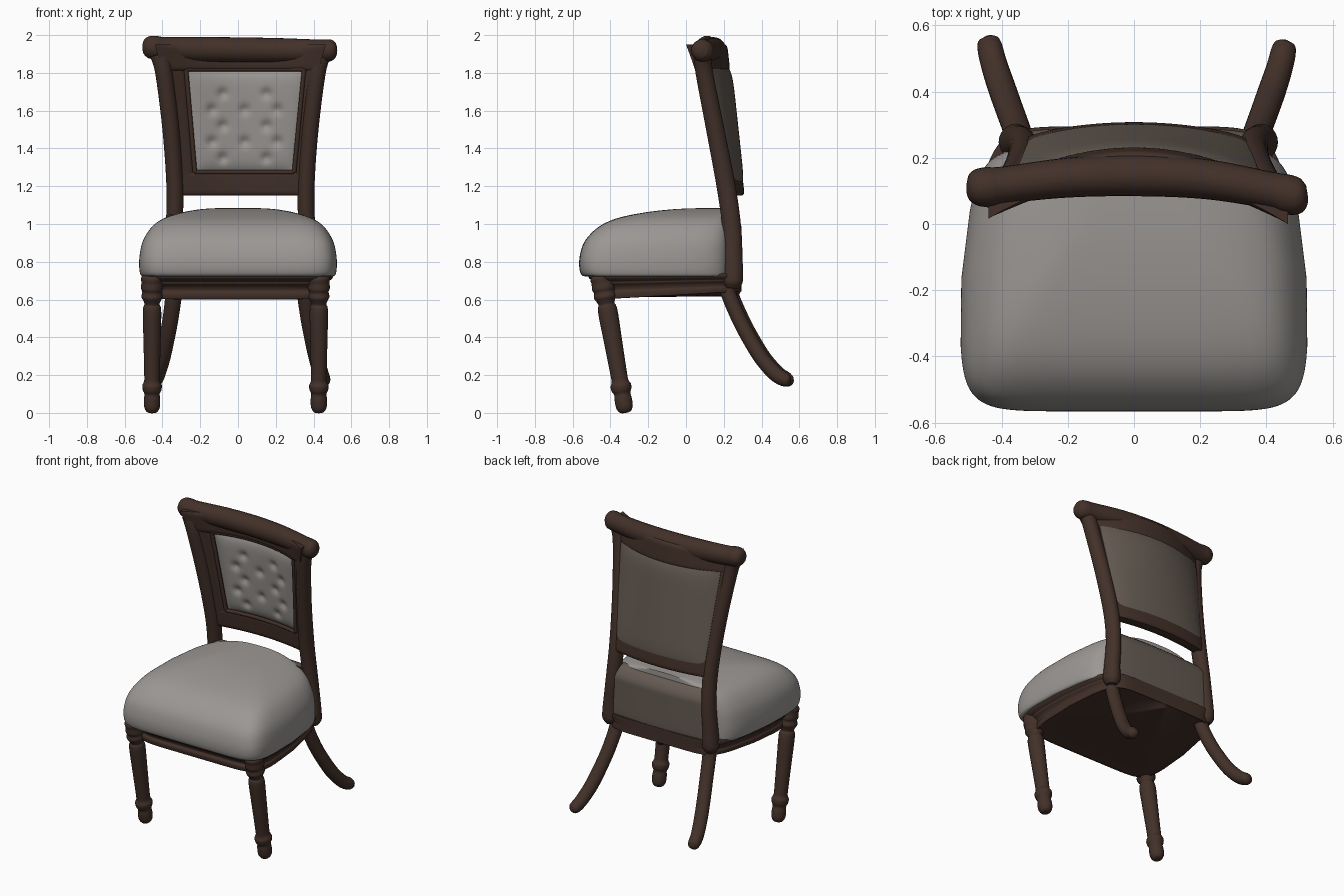
import bpy, bmesh, math
from mathutils import Vector

if "Cube" in bpy.data.objects:
    bpy.data.objects.remove(bpy.data.objects["Cube"])


def material(name, rgb):
    m = bpy.data.materials.new(name)
    m.diffuse_color = (*rgb, 1)
    m.use_nodes = True
    m.node_tree.nodes["Principled BSDF"].inputs["Base Color"].default_value = m.diffuse_color
    return m


WOOD = material("dark_wood", (0.055, 0.03, 0.022))
CLOTH = material("warm_grey_cloth", (0.33, 0.31, 0.295))
BACKING = material("brown_backing", (0.13, 0.105, 0.085))


def loft(name, rings, mat, angle=50):
    """Skin closed rings in order and cap both ends."""
    bm = bmesh.new()
    loops = [[bm.verts.new(p) for p in r] for r in rings]
    n = len(loops[0])
    for a, b in zip(loops, loops[1:]):
        for i in range(n):
            j = (i + 1) % n
            bm.faces.new((a[i], a[j], b[j], b[i]))
    bm.faces.new(loops[0][::-1])
    bm.faces.new(loops[-1])
    bmesh.ops.recalc_face_normals(bm, faces=bm.faces)
    me = bpy.data.meshes.new(name)
    bm.to_mesh(me)
    bm.free()
    ob = bpy.data.objects.new(name, me)
    bpy.context.collection.objects.link(ob)
    me.materials.append(mat)
    bpy.ops.object.select_all(action='DESELECT')
    ob.select_set(True)
    bpy.context.view_layer.objects.active = ob
    bpy.ops.object.shade_smooth_by_angle(angle=math.radians(angle))
    return ob


def spline(pts, n=5):
    """Catmull-Rom through tuples of any length."""
    p = [pts[0], *pts, pts[-1]]
    out = []
    for a, b, c, d in zip(p, p[1:], p[2:], p[3:]):
        for k in range(n):
            t = k / n
            out.append([0.5 * (2 * q + (r - o) * t + (2 * o - 5 * q + 4 * r - s) * t * t
                               + (3 * q - o - 3 * r + s) * t ** 3)
                        for o, q, r, s in zip(a, b, c, d)])
    return out + [list(pts[-1])]


def tube(name, pts, mat, ref, sides=24):
    """Oval tube along points (x, y, z, radius along ref, other radius)."""
    path = spline(pts)
    P = [Vector(q[:3]) for q in path]
    rings = []
    for i, q in enumerate(path):
        t = (P[min(i + 1, len(P) - 1)] - P[max(i - 1, 0)]).normalized()
        a = (ref - t * ref.dot(t)).normalized()
        b = t.cross(a)
        ra, rb = max(q[3], 0.003), max(q[4], 0.003)
        rings.append([P[i] + a * ra * math.cos(k * math.tau / sides)
                      + b * rb * math.sin(k * math.tau / sides) for k in range(sides)])
    return loft(name, rings, mat)


def seat_outline(yc, half, grow=0.0, n=96, power=8):
    """Rounded seat plan, narrowing to the back."""
    out = []
    for k in range(n):
        c, s = math.cos(k * math.tau / n), math.sin(k * math.tau / n)
        e = 2 / power
        y = yc + half * math.copysign(abs(s) ** e, s)
        t = (y + 0.17) / 0.39
        w = 0.525 + grow - 0.042 * (t + 0.3) ** 2
        out.append((w * math.copysign(abs(c) ** e, c), y))
    return out


def seat_loft(name, plan, anchor, profile, mat, tilt=0.0):
    """Stack scaled plans; scaling keeps the back edge fixed."""
    ztop = max(z for _, z in profile)
    zlow = min(z for _, z in profile)
    rings = []
    for s, z in spline(profile, 4):
        lift = tilt * (ztop - z) / (ztop - zlow)
        rings.append([(x * s, anchor + (y - anchor) * s, z + lift * (y + 0.5) / 0.8) for x, y in plan])
    return loft(name, rings, mat)


def back_y(x, z):
    """Mid surface of the curved, reclining back."""
    k = (z - 1.2) / 0.6
    return 0.265 - 0.065 * k - (0.06 + 0.04 * k) * (x / 0.4) ** 2


def slab(name, left, right, z0, z1, front, rear, mat, surf=back_y, puff=0.0, dents=(), nu=40, nv=40):
    """Curved panel; left and right give x at bottom and top, thickness rounds off at the rim."""
    rings = []
    for j in range(nv + 1):
        v = j / nv
        z = z0 + (z1 - z0) * v
        xl = left[0] + (left[1] - left[0]) * v
        xr = right[0] + (right[1] - right[0]) * v
        f, b = [], []
        for i in range(nu + 1):
            u = i / nu
            x = xl + (xr - xl) * u
            edge = (1 - abs(2 * u - 1) ** 8) * (1 - abs(2 * v - 1) ** 8)
            rim = 0.7 + 0.3 * edge
            d = sum(0.016 * math.exp(-((x - p) ** 2 + (z - q) ** 2) / 0.0007) for p, q in dents)
            y = surf(x, z)
            f.append((x, y - front * rim - puff * edge + d, z))
            b.append((x, y + rear * rim, z))
        rings.append(f + b[::-1])
    return loft(name, rings, mat)


X, Y = Vector((1, 0, 0)), Vector((0, 1, 0))

# Domed cushion and moulded seat rail
seat_loft("seat_cushion", seat_outline(-0.165, 0.4), 0.235,
          [(0.95, 0.722), (0.985, 0.73), (1.0, 0.77), (0.997, 0.83), (0.97, 0.90), (0.91, 0.96),
           (0.83, 1.005), (0.72, 1.037), (0.56, 1.062), (0.38, 1.078), (0.2, 1.084), (0.02, 1.085)], CLOTH)
seat_loft("seat_rail", seat_outline(-0.12, 0.415, -0.01), 0.295,
          [(0.02, 0.62), (0.8, 0.612), (0.89, 0.603), (0.905, 0.612), (0.908, 0.635), (0.895, 0.648),
           (0.905, 0.668), (0.93, 0.684), (0.935, 0.694), (0.955, 0.702), (0.975, 0.715),
           (0.975, 0.73), (0.95, 0.738), (0.8, 0.74)], WOOD, tilt=0.04)
slab("seat_back_panel", (-0.37, -0.36), (0.37, 0.36), 0.72, 1.05, 0.05, 0.02, BACKING,
     surf=lambda x, z: 0.275 - 0.02 * (x / 0.4) ** 2 - 0.04 * max(0, (z - 0.97) / 0.08) ** 2)

# Turned front legs: height and radius
turning = [(0.0, 0.012), (0.006, 0.03), (0.03, 0.044), (0.07, 0.046), (0.1, 0.043), (0.12, 0.052),
           (0.145, 0.055), (0.165, 0.046), (0.2, 0.044), (0.4, 0.049), (0.52, 0.052), (0.56, 0.049),
           (0.575, 0.042), (0.595, 0.05), (0.615, 0.06), (0.64, 0.055), (0.66, 0.062),
           (0.69, 0.06), (0.715, 0.062), (0.73, 0.05)]
for side, x in (("left", -0.455), ("right", 0.428)):
    tube("front_leg_" + side, [(x, -0.32 - 0.175 * z, z, r * 0.94, r) for z, r in turning], WOOD, X)

# Swept rear legs
for side, s, dy in (("left", -1, 0.003), ("right", 1, -0.01)):
    o = 0.016 if s > 0 else 0
    tube("rear_leg_" + side,
         [(s * x + o, y + dy, z, rx, ry) for x, y, z, rx, ry in (
             (0.335, 0.225, 0.70, 0.048, 0.045), (0.34, 0.235, 0.63, 0.044, 0.04),
             (0.357, 0.29, 0.50, 0.042, 0.04), (0.377, 0.345, 0.395, 0.042, 0.04),
             (0.40, 0.41, 0.29, 0.042, 0.04), (0.423, 0.48, 0.21, 0.04, 0.04),
             (0.435, 0.53, 0.178, 0.038, 0.038), (0.438, 0.555, 0.17, 0.03, 0.028),
             (0.44, 0.566, 0.168, 0.008, 0.008))], WOOD, X)

# Back posts, rising from the seat and flaring forward
for side, s in (("left", -1), ("right", 1)):
    tube("back_post_" + side,
         [(s * x + 0.013, y, z, rx, ry) for x, y, z, rx, ry in (
             (0.37, 0.245, 0.66, 0.03, 0.035), (0.37, 0.247, 0.69, 0.05, 0.052),
             (0.37, 0.247, 0.73, 0.05, 0.056), (0.367, 0.247, 0.80, 0.046, 0.053),
             (0.352, 0.242, 0.98, 0.044, 0.05), (0.347, 0.212, 1.2, 0.045, 0.05),
             (0.368, 0.155, 1.5, 0.045, 0.048), (0.405, 0.097, 1.8, 0.046, 0.046),
             (0.43, 0.088, 1.9, 0.05, 0.046))], WOOD, X)

# Back frame: stiles, lower rail and header
slab("back_stile_left", (-0.34, -0.42), (-0.225, -0.28), 1.16, 1.88, 0.04, 0.03, WOOD, nu=12)
slab("back_stile_right", (0.295, 0.355), (0.365, 0.44), 1.16, 1.88, 0.04, 0.03, WOOD, nu=12)
slab("back_lower_rail", (-0.34, -0.34), (0.365, 0.37), 1.15, 1.28, 0.042, 0.04, WOOD, nv=14)
slab("back_header", (-0.40, -0.44), (0.425, 0.465), 1.81, 1.95, 0.05, 0.035, WOOD, nv=14)

# Thin moulding framing the upholstery
xl0, xl1, xr0, xr1, zb, zt = -0.228, -0.275, 0.297, 0.35, 1.275, 1.82


def bead(name, a, b):
    pts = []
    for k in range(9):
        x, z = a[0] + (b[0] - a[0]) * k / 8, a[1] + (b[1] - a[1]) * k / 8
        pts.append((x, back_y(x, z) - 0.036, z, 0.012, 0.012))
    tube(name, pts, WOOD, Y, 10)


corners = [(xl0, zb), (xr0, zb), (xr1, zt), (xl1, zt)]
for i, part in enumerate(("lower", "right", "upper", "left")):
    bead("panel_moulding_" + part, corners[i], corners[(i + 1) % 4])

# Buttoned front pad and plain rear cover
buttons = [(0.035 + 0.115 * c, 1.35 + 0.085 * r)
           for r in range(5) for c in ((-1.5, 0, 1.5) if r % 2 else (-1, 1))]
slab("buttoned_back_pad", (xl0, xl1), (xr0, xr1), zb, zt, 0.022, 0.02, CLOTH,
     puff=0.02, dents=buttons, nu=64, nv=64)
slab("rear_back_cover", (-0.315, -0.36), (0.34, 0.385), 1.2, 1.82, 0.0, 0.046, BACKING)

# Rolled top rail with knob ends
tube("top_roll",
     [(-0.506, 0.11, 1.936, 0.012, 0.012), (-0.498, 0.11, 1.936, 0.038, 0.038),
      (-0.475, 0.111, 1.936, 0.055, 0.057), (-0.44, 0.112, 1.934, 0.06, 0.062),
      (-0.39, 0.118, 1.929, 0.056, 0.061), (-0.2, 0.14, 1.925, 0.06, 0.065),
      (0.01, 0.148, 1.922, 0.064, 0.066), (0.22, 0.135, 1.92, 0.06, 0.064),
      (0.41, 0.102, 1.918, 0.056, 0.059), (0.46, 0.09, 1.918, 0.06, 0.06),
      (0.495, 0.082, 1.92, 0.055, 0.056), (0.517, 0.08, 1.92, 0.038, 0.038),
      (0.525, 0.08, 1.92, 0.012, 0.012)], WOOD, Y)
